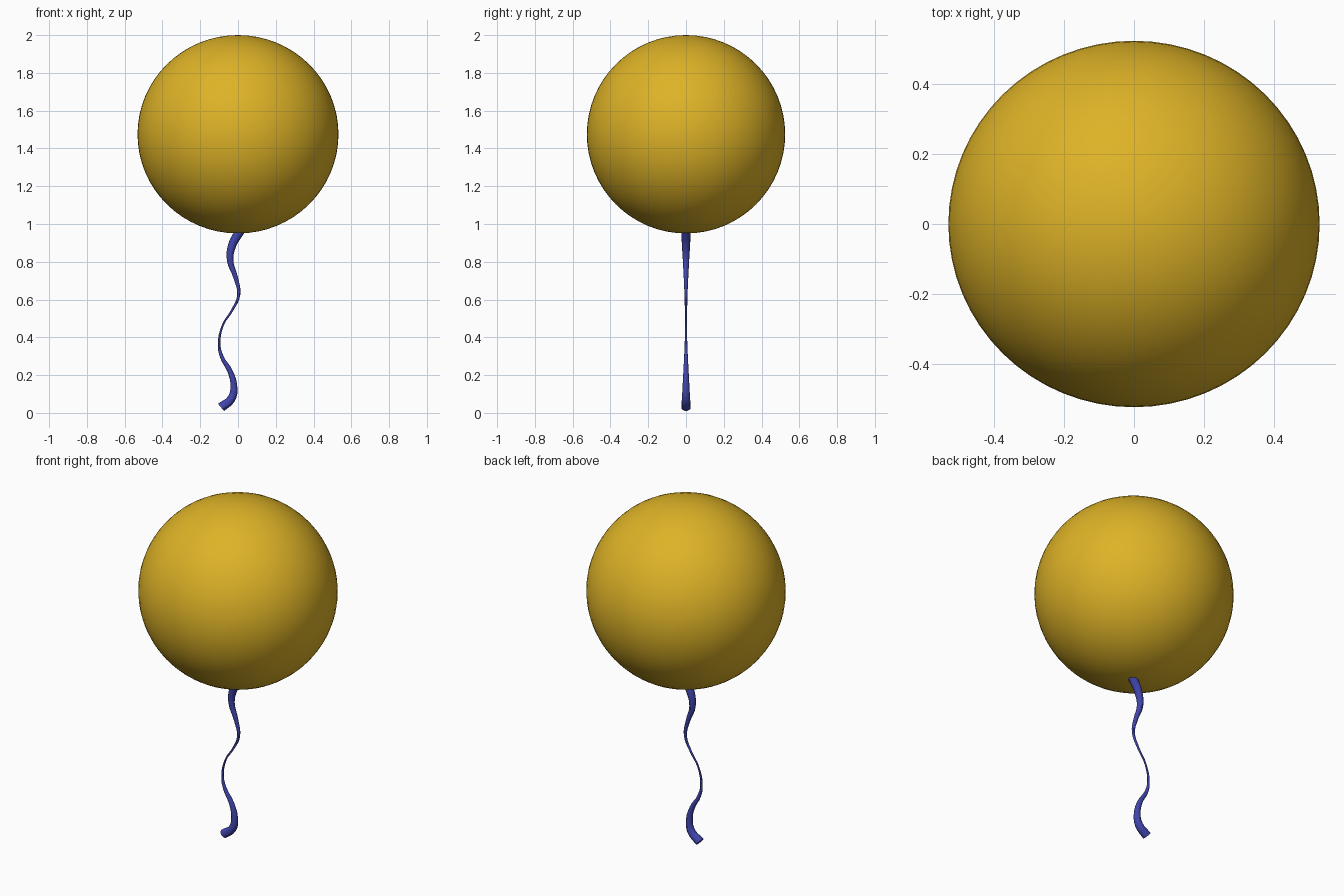
import bpy

if "Cube" in bpy.data.objects:
    bpy.data.objects.remove(bpy.data.objects["Cube"])

def material(name, color):
    m = bpy.data.materials.new(name)
    m.diffuse_color = (*color, 1)
    m.use_nodes = True
    m.node_tree.nodes["Principled BSDF"].inputs["Base Color"].default_value = m.diffuse_color
    return m

yellow = material("golden_yellow", (0.73, 0.45, 0.02))
blue = material("ribbon_blue", (0.052, 0.06, 0.41))

# Balloon: smooth, very slightly wide ball
bpy.ops.mesh.primitive_uv_sphere_add(segments=64, ring_count=32, radius=1, location=(0, 0, 1.475))
balloon = bpy.context.object
balloon.name = "balloon"
balloon.scale = (0.532, 0.525, 0.525)
bpy.ops.object.transform_apply(location=False, rotation=False, scale=True)
bpy.ops.object.shade_smooth()
balloon.data.materials.append(yellow)

# String: wavy path in the xz plane, thin in the middle: (x, z, radius)
path = [(0.012, 0.965, 0.025), (-0.03, 0.89, 0.022), (-0.042, 0.81, 0.017),
        (-0.012, 0.715, 0.012), (0.004, 0.625, 0.008), (-0.03, 0.545, 0.006),
        (-0.08, 0.465, 0.005), (-0.10, 0.36, 0.007), (-0.085, 0.295, 0.010),
        (-0.042, 0.22, 0.014), (-0.022, 0.14, 0.018), (-0.035, 0.075, 0.022),
        (-0.09, 0.029, 0.025)]
curve = bpy.data.curves.new("string", 'CURVE')
curve.dimensions = '3D'
curve.bevel_depth = 1
curve.bevel_resolution = 4
curve.resolution_u = 4
curve.use_fill_caps = True
spline = curve.splines.new('BEZIER')
spline.bezier_points.add(len(path) - 1)
for p, (x, z, r) in zip(spline.bezier_points, path):
    p.co = (x, 0, z)
    p.radius = r
    p.handle_left_type = p.handle_right_type = 'AUTO'
string = bpy.data.objects.new("string", curve)
bpy.context.collection.objects.link(string)
bpy.ops.object.select_all(action='DESELECT')
string.select_set(True)
bpy.context.view_layer.objects.active = string
bpy.ops.object.convert(target='MESH')
string = bpy.context.object
string.data.materials.clear()
string.data.materials.append(blue)
bpy.ops.object.shade_smooth_by_angle()
